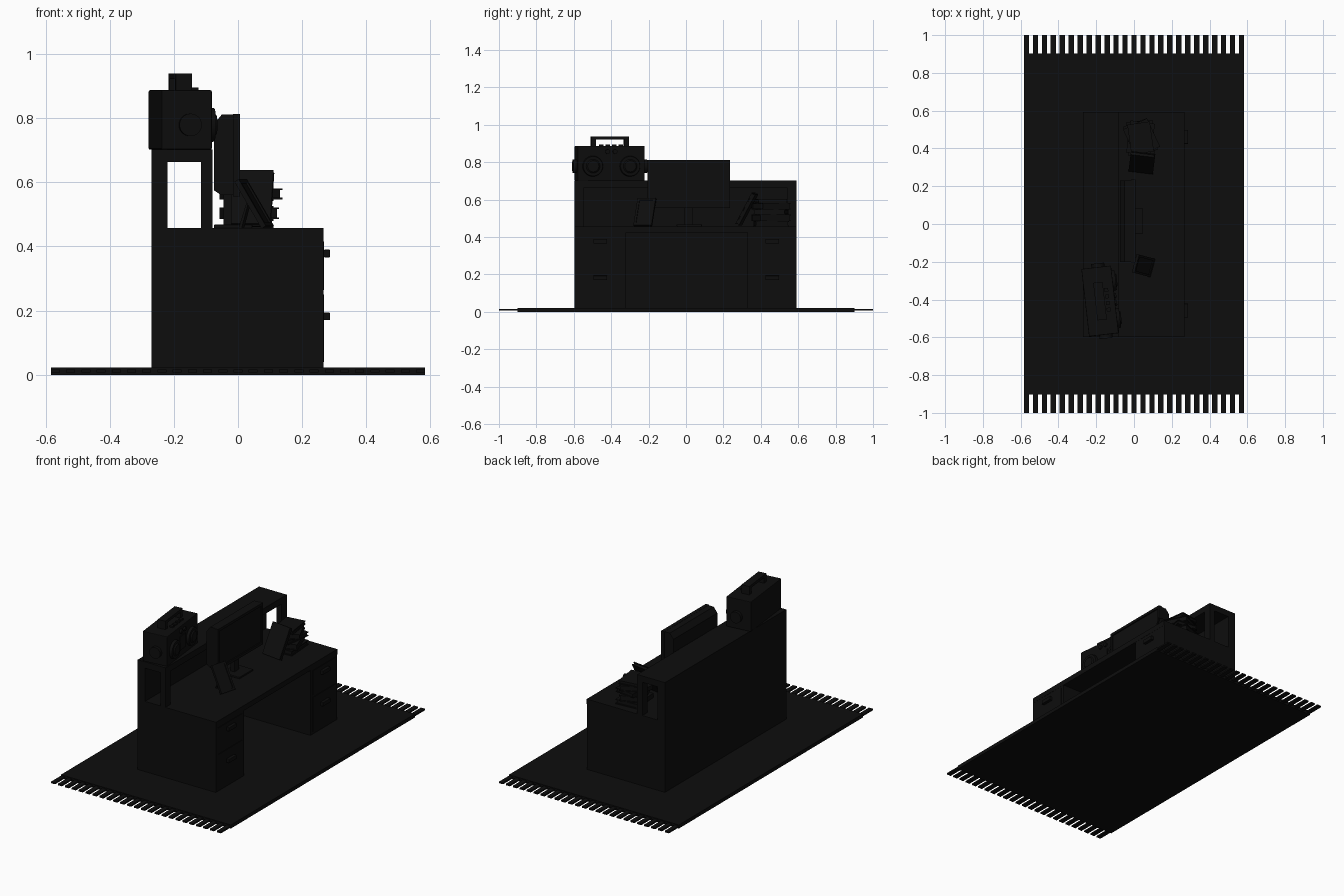
import bpy, bmesh, math
from mathutils import Matrix, Vector

if "Cube" in bpy.data.objects:
    bpy.data.objects.remove(bpy.data.objects["Cube"])

black = bpy.data.materials.new("black")
black.diffuse_color = (0.004, 0.004, 0.004, 1)
black.use_nodes = True
black.node_tree.nodes["Principled BSDF"].inputs["Base Color"].default_value = black.diffuse_color
I = Matrix.Identity(4)


def finish(name, bm, frame):
    bm.transform(frame)
    bmesh.ops.recalc_face_normals(bm, faces=bm.faces)
    me = bpy.data.meshes.new(name)
    bm.to_mesh(me)
    bm.free()
    me.materials.append(black)
    ob = bpy.data.objects.new(name, me)
    bpy.context.collection.objects.link(ob)
    return ob


def box(name, x, y, z, frame=I, bevel=0):
    """Box from three (low, high) ranges."""
    bm = bmesh.new()
    bmesh.ops.create_cube(bm, size=1)
    for v in bm.verts:
        v.co = Vector(r[0] + (c + 0.5) * (r[1] - r[0]) for c, r in zip(v.co, (x, y, z)))
    if bevel:
        bmesh.ops.bevel(bm, geom=bm.edges[:], offset=bevel, segments=2, profile=0.5, affect='EDGES')
    return finish(name, bm, frame)


def disc(name, centre, r1, r2, depth, axis, frame=I):
    """Cylinder or cone centred on a point, along the x, y or z axis."""
    bm = bmesh.new()
    bmesh.ops.create_cone(bm, cap_ends=True, segments=32, radius1=r1, radius2=r2, depth=depth)
    rot = Vector((0, 0, 1)).rotation_difference(Vector(axis)).to_matrix().to_4x4()
    ob = finish(name, bm, frame @ Matrix.Translation(centre) @ rot)
    for p in ob.data.polygons:
        p.use_smooth = len(p.vertices) == 4
    return ob


def extrude_y(name, pts, y, frame=I):
    """Extrude an (x, z) profile along y."""
    bm = bmesh.new()
    f = bm.faces.new([bm.verts.new((px, y[0], pz)) for px, pz in pts])
    g = bmesh.ops.extrude_face_region(bm, geom=[f])
    bmesh.ops.translate(bm, vec=(0, y[1] - y[0], 0), verts=[v for v in g["geom"] if isinstance(v, bmesh.types.BMVert)])
    return finish(name, bm, frame)


def place(x, y, z, yaw):
    return Matrix.Translation((x, y, z)) @ Matrix.Rotation(math.radians(yaw), 4, 'Z')


# Rug with a fringe at both ends
box("rug", (-0.583, 0.583), (-0.902, 0.902), (0, 0.022))
n = 25
pitch = (1.166 - 0.028) / (n - 1)
for s in (-1, 1):
    for i in range(n):
        x = -0.583 + i * pitch
        box("rug_fringe", (x, x + 0.028), sorted((s * 0.9, s * 1.0)), (0.007, 0.016))

# Desk: slab, back, two pedestals with drawers
T = 0.457
box("desk_top", (-0.27, 0.267), (-0.597, 0.592), (0.425, T))
box("desk_back", (-0.27, -0.235), (-0.597, 0.592), (0.02, 0.426))
for y0, y1 in ((-0.597, -0.32), (0.33, 0.592)):
    box("desk_pedestal", (-0.236, 0.266), (y0, y1), (0.02, 0.426))
    for z0, z1, zh in ((0.265, 0.415, 0.378), (0.04, 0.25, 0.182)):
        box("drawer_front", (0.26, 0.2685), (y0 + 0.02, y1 - 0.02), (z0, z1))
        c = (y0 + y1) / 2
        box("drawer_handle", (0.267, 0.287), (c - 0.037, c + 0.037), (zh - 0.012, zh + 0.012), bevel=0.003)

# Hutch: back panel, top shelf, front posts at both ends
box("hutch_back", (-0.27, -0.22), (-0.597, 0.592), (T, 0.70))
box("hutch_top", (-0.27, -0.08), (-0.597, 0.592), (0.663, 0.702))
for y0, y1 in ((-0.597, -0.547), (0.542, 0.592)):
    box("hutch_post", (-0.115, -0.08), (y0, y1), (T, 0.664))

# Monitor
extrude_y("monitor_casing", [(0, 0.56), (0, 0.812), (-0.05, 0.812), (-0.075, 0.78), (-0.075, 0.575), (-0.052, 0.56)], (-0.2, 0.23))
for y in ((-0.205, -0.19), (0.22, 0.235)):
    box("monitor_bezel_side", (-0.015, 0.007), y, (0.557, 0.812))
for z in ((0.555, 0.572), (0.797, 0.813)):
    box("monitor_bezel_rail", (-0.015, 0.007), (-0.205, 0.235), z)
box("monitor_neck", (-0.045, -0.02), (-0.007, 0.037), (T, 0.57))
box("monitor_foot", (-0.075, 0.045), (-0.05, 0.085), (T, 0.468), bevel=0.003)

# Radio on the hutch, slightly turned
R = place(-0.18, -0.408, 0.702, 6.5)
box("radio_body", (-0.079, 0.079), (-0.18, 0.18), (0, 0.185), R, 0.004)
for s in (-1, 1):
    y = s * 0.1
    disc("radio_speaker_rim", (0.085, y, 0.077), 0.056, 0.052, 0.02, (1, 0, 0), R)
    disc("radio_speaker_cone", (0.096, y, 0.077), 0.042, 0.03, 0.012, (1, 0, 0), R)
    disc("radio_end_knob", (0.01, s * 0.185, 0.077), 0.035, 0.035, 0.03, (0, 1, 0), R)
    box("radio_handle_post", (-0.025, 0.025), sorted((s * 0.076, s * 0.1)), (0.18, 0.236), R)
    disc("radio_dial", (0.083, s * 0.02, 0.155), 0.013, 0.012, 0.012, (1, 0, 0), R)
box("radio_handle_bar", (-0.025, 0.025), (-0.1, 0.1), (0.22, 0.237), R)
box("radio_tape_door", (0.075, 0.083), (-0.035, 0.035), (0.04, 0.125), R)
for i in range(4):
    y = -0.06 + i * 0.035
    box("radio_button", (0.03, 0.05), (y, y + 0.02), (0.183, 0.194), R)

# Photo frame leaning back on a strut
F = place(0.05, -0.22, T, -15)
P = F @ Matrix.Translation((0.046, 0, 0.004)) @ Matrix.Rotation(math.radians(-31), 4, 'Y')
box("photo_panel", (-0.008, 0), (-0.045, 0.045), (0.003, 0.165), P)
for y in ((-0.05, -0.038), (0.038, 0.05)):
    box("photo_frame_side", (-0.01, 0.006), y, (0, 0.17), P)
for z in ((0, 0.012), (0.158, 0.17)):
    box("photo_frame_rail", (-0.01, 0.006), (-0.05, 0.05), z, P)
extrude_y("photo_strut", [(-0.046, 0), (-0.036, 0), (-0.01, 0.095), (-0.014, 0.1)], (-0.015, 0.015), F)


# Books: two covers, a spine and an inset page block
def book(w, d, h, frame):
    c = 0.005
    box("book_pages", (-w / 2 + c, w / 2 - c), (-d / 2 + c, d / 2 - c), (c / 2, h - c / 2), frame)
    for z in ((0, c), (h - c, h)):
        box("book_cover", (-w / 2, w / 2), (-d / 2, d / 2), z, frame)
    box("book_spine", (-w / 2, -w / 2 + c), (-d / 2, d / 2), (0, h), frame)


z = T
for w, d, h, yaw, dx in ((0.14, 0.18, 0.028, 4, 0), (0.135, 0.175, 0.036, 20, 0),
                         (0.13, 0.17, 0.026, -8, 0), (0.14, 0.165, 0.034, 25, 0.005),
                         (0.12, 0.16, 0.022, 8, 0)):
    book(w, d, h, place(0.035 + dx, 0.455, z, yaw))
    z += h
lean = place(0.042, 0.325, T + 0.093, -7) @ Matrix.Rotation(math.radians(62), 4, 'X')
book(0.13, 0.19, 0.022, lean @ Matrix.Translation((0, 0, -0.011)))
